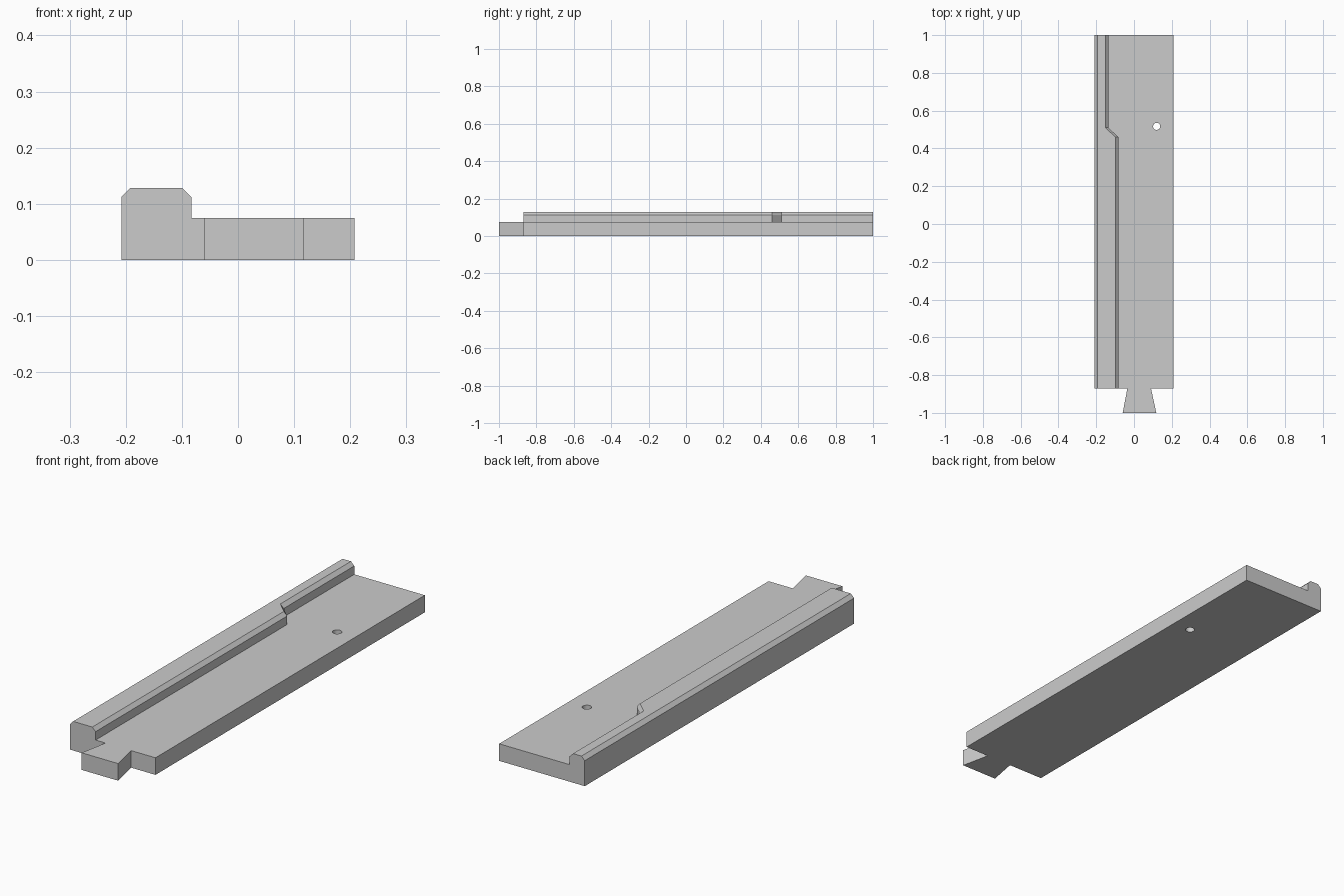
import bpy
import bmesh

cube = bpy.data.objects.get("Cube")
if cube:
    bpy.data.objects.remove(cube, do_unlink=True)

grey = bpy.data.materials.new("plain grey")
grey.use_nodes = True
colour = (0.6, 0.6, 0.6, 1)
grey.diffuse_color = colour
grey.node_tree.nodes["Principled BSDF"].inputs["Base Color"].default_value = colour

HALF = 0.208          # half width of the plate
DECK, TOP = 0.075, 0.128
CH = 0.016            # rail chamfer
FRONT, BACK = -0.87, 1.0
ROOT = (-0.035, 0.09)     # dovetail where it meets the plate
TIP = (-0.06, 0.118)      # dovetail at its wide end


def section(inner):
    """Plate and rail outline in x, z; inner is the rail's inner wall."""
    return [(-HALF, 0), (ROOT[0], 0), (ROOT[1], 0), (HALF, 0),
            (HALF, DECK), (ROOT[1], DECK), (ROOT[0], DECK), (inner, DECK),
            (inner, TOP - CH), (inner - CH, TOP),
            (-HALF + CH, TOP), (-HALF, TOP - CH)]


bm = bmesh.new()

# Plate with stepped rail, lofted from front to back
stations = [(FRONT, -0.083), (0.46, -0.083), (0.51, -0.135), (BACK, -0.135)]
rings = [[bm.verts.new((x, y, z)) for x, z in section(inner)]
         for y, inner in stations]
for a, b in zip(rings, rings[1:]):
    for i in range(len(a)):
        j = (i + 1) % len(a)
        bm.faces.new((a[i], a[j], b[j], b[i]))
bm.faces.new(rings[-1])

# Front faces on both sides of the dovetail
first = rings[0]
bm.faces.new([first[0], first[1]] + first[6:])
bm.faces.new(first[2:6])

# Flared dovetail tongue
root = [first[i] for i in (1, 2, 5, 6)]
tip = [bm.verts.new((x, -1.0, z)) for x, z in
       ((TIP[0], 0), (TIP[1], 0), (TIP[1], DECK), (TIP[0], DECK))]
for i in range(4):
    j = (i + 1) % 4
    bm.faces.new((root[i], root[j], tip[j], tip[i]))
bm.faces.new(tip)

# Merge the flat strips into whole faces
bmesh.ops.dissolve_limit(bm, angle_limit=0.01, verts=bm.verts, edges=bm.edges)
bmesh.ops.recalc_face_normals(bm, faces=bm.faces)
mesh = bpy.data.meshes.new("railed_plate")
bm.to_mesh(mesh)
bm.free()
mesh.materials.append(grey)
plate = bpy.data.objects.new("railed_plate", mesh)
bpy.context.collection.objects.link(plate)

# Round hole through the plate
bpy.ops.mesh.primitive_cylinder_add(vertices=24, radius=0.019, depth=0.4,
                                    location=(0.12, 0.517, 0))
cutter = bpy.context.object
cutter.name = "hole_cutter"
cutter.data.materials.append(grey)
cutter.hide_render = True
cutter.display_type = 'WIRE'
hole = plate.modifiers.new("hole", 'BOOLEAN')
hole.operation = 'DIFFERENCE'
hole.solver = 'EXACT'
hole.object = cutter

# Bake the cut and remove the helper
bpy.context.view_layer.objects.active = plate
bpy.ops.object.select_all(action='DESELECT')
plate.select_set(True)
bpy.ops.object.modifier_apply(modifier=hole.name)
bpy.data.objects.remove(cutter, do_unlink=True)
bpy.ops.object.shade_smooth_by_angle()
